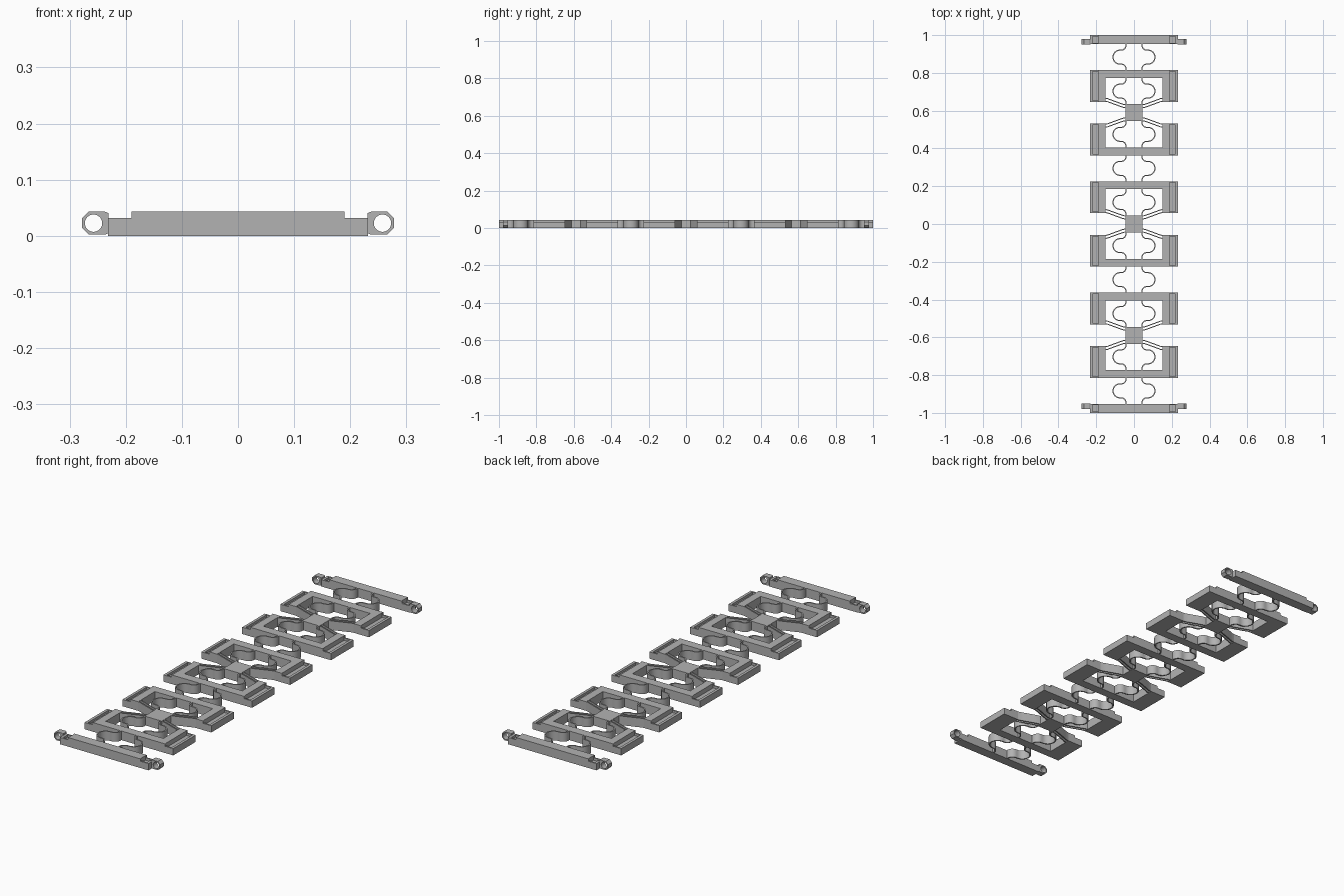
import bpy, bmesh, math
from mathutils import Vector

if "Cube" in bpy.data.objects:
    bpy.data.objects.remove(bpy.data.objects["Cube"])

H = 0.043          # overall thickness
STEP = 0.032       # height of the lowered side strips
PITCH = 0.589      # distance between flexure cells

grey = bpy.data.materials.new("light grey")
grey.diffuse_color = (0.45, 0.45, 0.45, 1)
grey.use_nodes = True
grey.node_tree.nodes["Principled BSDF"].inputs["Base Color"].default_value = grey.diffuse_color


def link(name, mesh, loc=(0, 0, 0), turn=False):
    ob = bpy.data.objects.new(name, mesh)
    bpy.context.collection.objects.link(ob)
    ob.location = loc
    ob.rotation_euler.z = math.pi if turn else 0
    return ob


def extrude(name, pts, z0=0.0, z1=H, smooth=False):
    """Prism from an outline in the xy plane."""
    bm = bmesh.new()
    face = bm.faces.new([bm.verts.new((x, y, z0)) for x, y in pts])
    res = bmesh.ops.extrude_face_region(bm, geom=[face])
    verts = [g for g in res["geom"] if isinstance(g, bmesh.types.BMVert)]
    bmesh.ops.translate(bm, verts=verts, vec=(0, 0, z1 - z0))
    bmesh.ops.recalc_face_normals(bm, faces=bm.faces)
    for f in bm.faces:
        f.smooth = smooth and abs(f.normal.z) < 0.5
    for e in bm.edges:
        e.smooth = not (e.is_manifold and e.calc_face_angle(0) > 0.6)
    me = bpy.data.meshes.new(name)
    bm.to_mesh(me)
    bm.free()
    me.materials.append(grey)
    return me


def rect(x0, x1, y0, y1):
    return [(x0, y0), (x1, y0), (x1, y1), (x0, y1)]


def ribbon(path, t=0.006):
    """Outline of a thin strip following a path."""
    p = [Vector(q) for q in path]
    left, right = [], []
    for i, q in enumerate(p):
        d = (p[min(i + 1, len(p) - 1)] - p[max(i - 1, 0)]).normalized()
        n = Vector((-d.y, d.x)) * t / 2
        left.append(q + n)
        right.append(q - n)
    return [tuple(q) for q in left + right[::-1]]


def arc(cx, cy, r, a0, a1, n):
    return [(cx + r * math.cos(math.radians(a0 + (a1 - a0) * i / n)),
             cy + r * math.sin(math.radians(a0 + (a1 - a0) * i / n)))
            for i in range(n + 1)]


def carve(ob, cutters):
    """Subtract boxes, then discard the helper objects."""
    for x0, x1, y0, y1, z0 in cutters:
        c = link("cutter", extrude("cutter", rect(x0, x1, y0, y1), z0, 0.1))
        c.hide_render = True
        m = ob.modifiers.new("cut", 'BOOLEAN')
        m.operation, m.solver, m.object = 'DIFFERENCE', 'EXACT', c
        bpy.context.view_layer.objects.active = ob
        bpy.ops.object.modifier_apply(modifier=m.name)
        bpy.data.objects.remove(c)


def side_cuts(y0, y1):
    """Lowered side strips plus the long slot sunk into each."""
    cuts = []
    for s in (-1, 1):
        xs = sorted((s * 0.19, s * 0.3))
        cuts.append((xs[0], xs[1], y0 - 0.1, y1 + 0.1, STEP))
        xs = sorted((s * 0.188, s * 0.219))
        cuts.append((xs[0], xs[1], y0 + 0.007, y1 - 0.007, 0.021))
    return cuts


# U-shaped brackets, two around every cell
u_shape = [(-0.232, 0.058), (-0.151, 0.058), (-0.151, 0.184), (0.151, 0.184),
           (0.151, 0.058), (0.232, 0.058), (0.232, 0.226), (-0.232, 0.226)]
bracket = link("bracket", extrude("bracket", u_shape))
carve(bracket, side_cuts(0.058, 0.226))
bracket.location.y = PITCH
for k in (1, 0, -1):
    if k < 1:
        link("bracket", bracket.data, (0, k * PITCH, 0))
    link("bracket", bracket.data, (0, k * PITCH, 0), True)

# End bars
bar = link("end_bar", extrude("end_bar", rect(-0.232, 0.232, 0.952, 1.0)))
carve(bar, side_cuts(0.952, 1.0))
link("end_bar", bar.data, turn=True)

# Pierced ears on the end bars: outline and bore joined as a ring of quads
outline = [(0.231, H), (0.231, 0.002), (0.266, 0.002), (0.278, 0.014),
           (0.278, 0.031), (0.266, H), (0.246, H)]


def ear_mesh(cx=0.2575, cz=0.0225, r=0.0155, n=32):
    bm = bmesh.new()
    rings = []
    for y in (0.951, 0.979):
        inner, outer = [], []
        for i in range(n):
            a = 2 * math.pi * i / n
            c, s = math.cos(a), math.sin(a)
            # chamfered block radius in this direction
            lim = [0.0205 / max(abs(c), 1e-6) if c > 0 else 0.0265 / max(-c, 1e-6),
                   0.0205 / max(abs(s), 1e-6)]
            if c > 0:
                lim.append(0.029 / (abs(c) + abs(s)))
            q = min(lim)
            inner.append(bm.verts.new((cx + r * c, y, cz + r * s)))
            outer.append(bm.verts.new((cx + q * c, y, cz + q * s)))
        rings.append((inner, outer))
    (i0, o0), (i1, o1) = rings
    for k in range(n):
        j = (k + 1) % n
        for a, b in ((i0, o0), (o0, o1), (o1, i1), (i1, i0)):
            bm.faces.new((a[k], a[j], b[j], b[k]))
    bmesh.ops.recalc_face_normals(bm, faces=bm.faces)
    me = bpy.data.meshes.new("ear")
    bm.to_mesh(me)
    bm.free()
    me.materials.append(grey)
    return me


ear = ear_mesh()
ear_left = ear.copy()
for v in ear_left.vertices:
    v.co.x *= -1
ear_left.flip_normals()
for turn in (False, True):
    link("ear", ear, turn=turn)
    link("ear", ear_left, turn=turn)

# Centre blocks joining each pair of brackets
block = extrude("centre_block", rect(-0.045, 0.045, -0.045, 0.045))
for k in (-1, 0, 1):
    link("centre_block", block, (0, k * PITCH, 0))

# Bulging leaf springs: vertical foot, fillet, round bulge, fillet, foot
path = ([(0.042, -0.071)] + arc(0.068, -0.063, 0.026, 180, 90, 8)
        + arc(0.074, 0, 0.037, -90, 90, 18)
        + arc(0.068, 0.063, 0.026, -90, -180, 8) + [(0.042, 0.071)])
spring = extrude("leaf_spring", ribbon(path), smooth=True)
centres = [s * c for s in (-1, 1) for c in (PITCH / 2, PITCH * 1.5)]
centres += [k * PITCH + s * 0.1145 for k in (-1, 0, 1) for s in (-1, 1)]
for y in centres:
    for turn in (False, True):
        link("leaf_spring", spring, (0, y, 0), turn)

# Paired slanted flexures from centre block to bracket legs
for sx in (-1, 1):
    for off in (0.0, 0.016):
        pts = [(sx * x, y + off) for x, y in
               ((0.044, 0.026), (0.058, 0.029), (0.07, 0.033), (0.125, 0.053),
                (0.138, 0.058), (0.153, 0.061))]
        beam = extrude("flexure_beam", ribbon(pts, 0.005), smooth=True)
        for k in (-1, 0, 1):
            for turn in (False, True):
                link("flexure_beam", beam, (0, k * PITCH, 0), turn)
